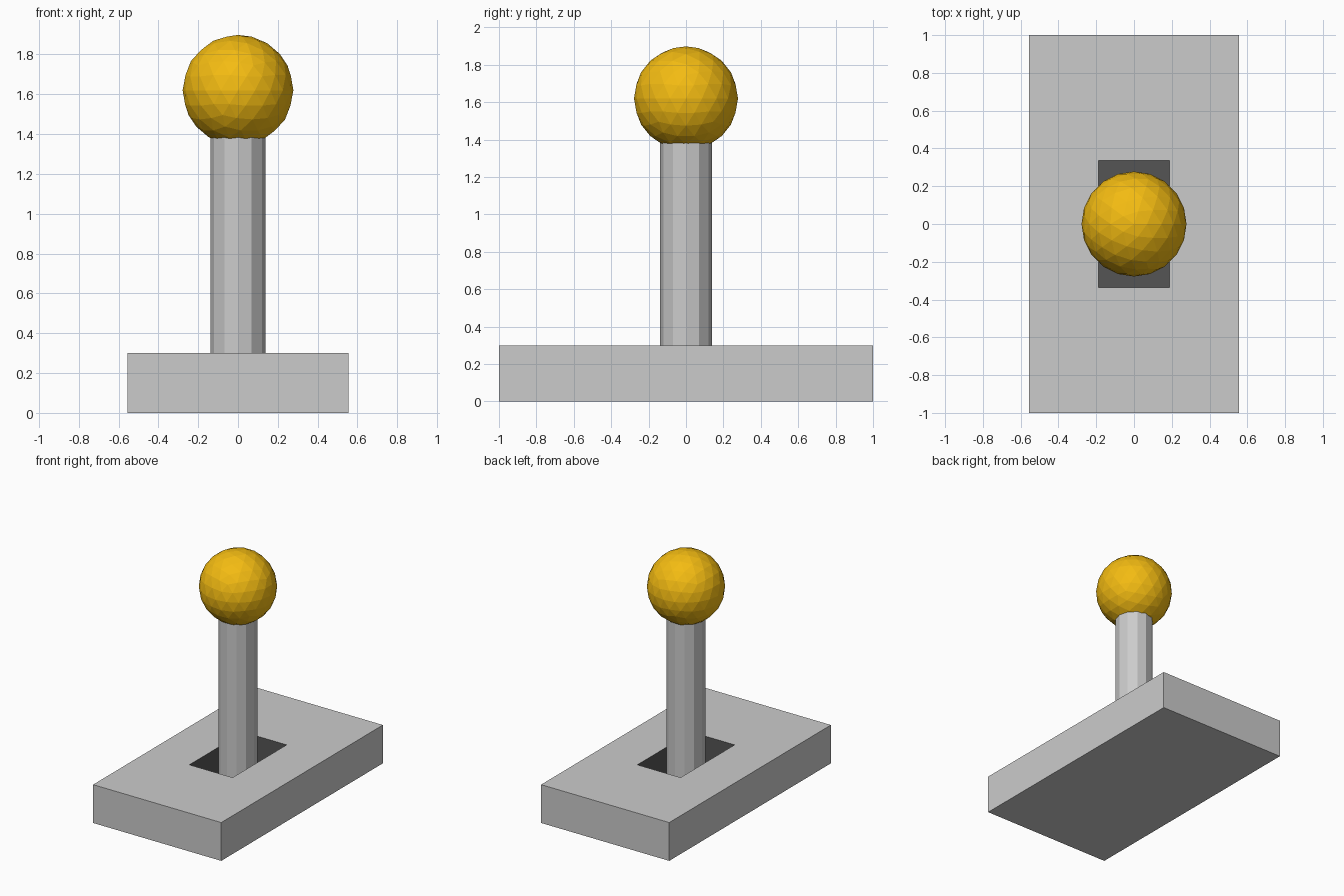
import bpy, bmesh
from mathutils import Matrix

if "Cube" in bpy.data.objects:
    bpy.data.objects.remove(bpy.data.objects["Cube"])

HX, HY, HEIGHT = 0.555, 1.0, 0.30        # base half sizes and height
SLOT_X, SLOT_Y, SLOT_FLOOR = 0.187, 0.335, 0.05


def material(name, color):
    mat = bpy.data.materials.new(name)
    mat.diffuse_color = (*color, 1)
    mat.use_nodes = True
    mat.node_tree.nodes["Principled BSDF"].inputs["Base Color"].default_value = mat.diffuse_color
    return mat


def to_object(name, bm, mats=()):
    mesh = bpy.data.meshes.new(name)
    bm.to_mesh(mesh)
    bm.free()
    for m in mats:
        mesh.materials.append(m)
    obj = bpy.data.objects.new(name, mesh)
    bpy.context.collection.objects.link(obj)
    return obj


# Base block with a recessed rectangular slot in its top
bm = bmesh.new()
bmesh.ops.create_cube(bm, size=2, matrix=Matrix.Translation((0, 0, HEIGHT / 2))
                      @ Matrix.Diagonal((HX, HY, HEIGHT / 2, 1)))
top = max(bm.faces, key=lambda f: f.calc_center_median().z)
bmesh.ops.inset_region(bm, faces=[top], thickness=0.1)
for v in top.verts:
    v.co.x = SLOT_X if v.co.x > 0 else -SLOT_X
    v.co.y = SLOT_Y if v.co.y > 0 else -SLOT_Y
walls = bmesh.ops.inset_region(bm, faces=[top], thickness=0.0)["faces"]
for v in top.verts:
    v.co.z = SLOT_FLOOR
for f in walls + [top]:
    f.material_index = 1
bm.normal_update()
grey = material("base_grey", (0.45, 0.45, 0.45))
dark = material("slot_dark", (0.09, 0.09, 0.09))
base = to_object("base", bm, [grey, dark])
# the block itself keeps the default grey
base.material_slots[0].material = None

# Twelve-sided lever shaft, standing on the slot floor
bm = bmesh.new()
bottom, end = SLOT_FLOOR, 1.42
bmesh.ops.create_cone(bm, cap_ends=True, segments=12, radius1=0.138, radius2=0.138,
                      depth=end - bottom,
                      matrix=Matrix.Translation((0, 0, (bottom + end) / 2)))
to_object("lever_shaft", bm)

# Faceted ball knob
bm = bmesh.new()
bmesh.ops.create_icosphere(bm, subdivisions=3, radius=0.278,
                           matrix=Matrix.Translation((0, 0, 1.62)))
to_object("knob", bm, [material("knob_yellow", (0.9, 0.5, 0.006))])
